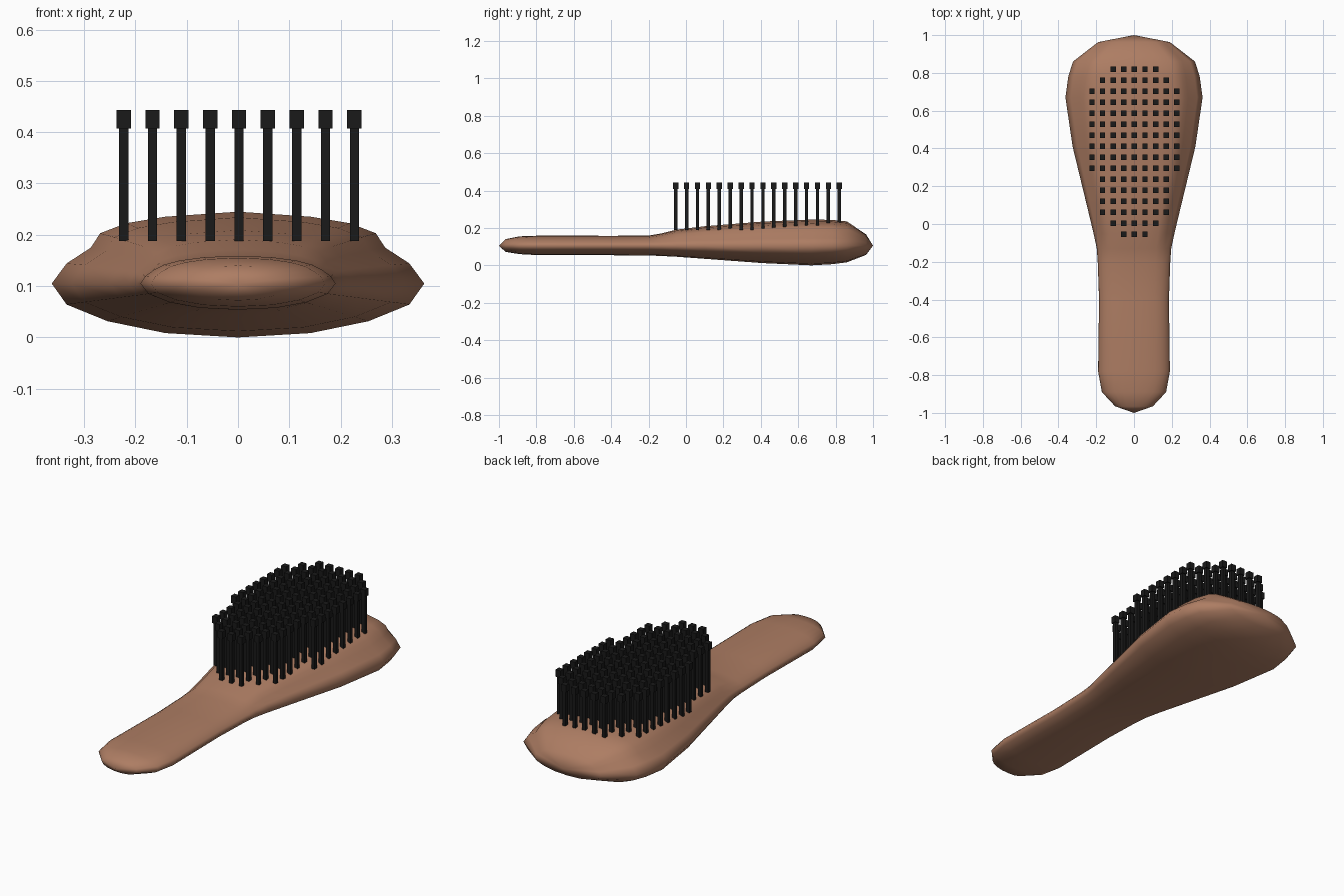
import bpy, bmesh
from mathutils import Matrix

if "Cube" in bpy.data.objects:
    bpy.data.objects.remove(bpy.data.objects["Cube"])


def make_object(name, bm, color):
    bmesh.ops.recalc_face_normals(bm, faces=bm.faces)
    mesh = bpy.data.meshes.new(name)
    bm.to_mesh(mesh)
    bm.free()
    obj = bpy.data.objects.new(name, mesh)
    bpy.context.collection.objects.link(obj)
    mat = bpy.data.materials.new(name + "_material")
    mat.diffuse_color = color
    mat.use_nodes = True
    mat.node_tree.nodes["Principled BSDF"].inputs["Base Color"].default_value = mat.diffuse_color
    mesh.materials.append(mat)
    return obj


# Wooden body: half cross-sections (x, z), blended from round grip to padded head
RIM = 0.105
GRIP = [(0, 1), (.35, .95), (.6, .83), (.76, .68), (.86, .5), (.95, .27), (1, 0),
        (.92, -.39), (.7, -.72), (.39, -.93), (0, -1)]
HEAD = [(0, 1), (.39, .93), (.6, .84), (.74, .7), (.79, .5), (.92, .28), (1, 0),
        (.92, -.39), (.7, -.7), (.39, -.92), (0, -1)]
# y, half width, top z, bottom z, head blend
STATIONS = [
    (-.965, .10, .140, .072, 0), (-.89, .17, .155, .060, 0), (-.78, .19, .159, .054, 0),
    (-.40, .185, .158, .054, 0), (-.20, .192, .159, .053, 0), (-.13, .197, .171, .050, .3),
    (-.05, .214, .191, .046, .8), (.10, .25, .209, .035, 1), (.41, .325, .234, .012, 1),
    (.67, .363, .245, 0, 1), (.78, .348, .243, .006, 1), (.86, .323, .235, .016, 1),
    (.963, .19, .165, .056, .5)]

bm = bmesh.new()
rings = []
for y, w, top, bottom, blend in STATIONS:
    half = []
    for (gx, gz), (hx, hz) in zip(GRIP, HEAD):
        x, z = gx + (hx - gx) * blend, gz + (hz - gz) * blend
        half.append((x * w, RIM + z * ((top - RIM) if z > 0 else (RIM - bottom))))
    loop = half + [(-x, z) for x, z in half[-2:0:-1]]
    rings.append([bm.verts.new((x, y, z)) for x, z in loop])
n = len(rings[0])
for a, b in zip(rings, rings[1:]):
    for i in range(n):
        bm.faces.new((a[i], a[(i + 1) % n], b[(i + 1) % n], b[i]))
for ring, y in ((rings[0], -1), (rings[-1], 1)):
    tip = bm.verts.new((0, y, RIM))
    for i in range(n):
        bm.faces.new((ring[i], ring[(i + 1) % n], tip))
body = make_object("brush_body", bm, (.42, .205, .125, 1))
body.data.shade_smooth()


# Bristles: square shafts with wider square tips, in rows of varying length
def box(bm, x, y, width, z0, z1):
    m = Matrix.Translation((x, y, (z0 + z1) / 2)) @ Matrix.Diagonal((width, width, z1 - z0, 1))
    bmesh.ops.create_cube(bm, size=1, matrix=m)


bm = bmesh.new()
row_reach = [1, 2] + [3] * 4 + [4] * 8 + [3, 2]
for row, reach in enumerate(row_reach):
    y = -.055 + row * .0583
    for col in range(-reach, reach + 1):
        x = .002 + col * .0562
        box(bm, x, y, .018, .188, .41)
        box(bm, x, y, .028, .407, .443)
make_object("bristles", bm, (.01, .01, .01, 1))
